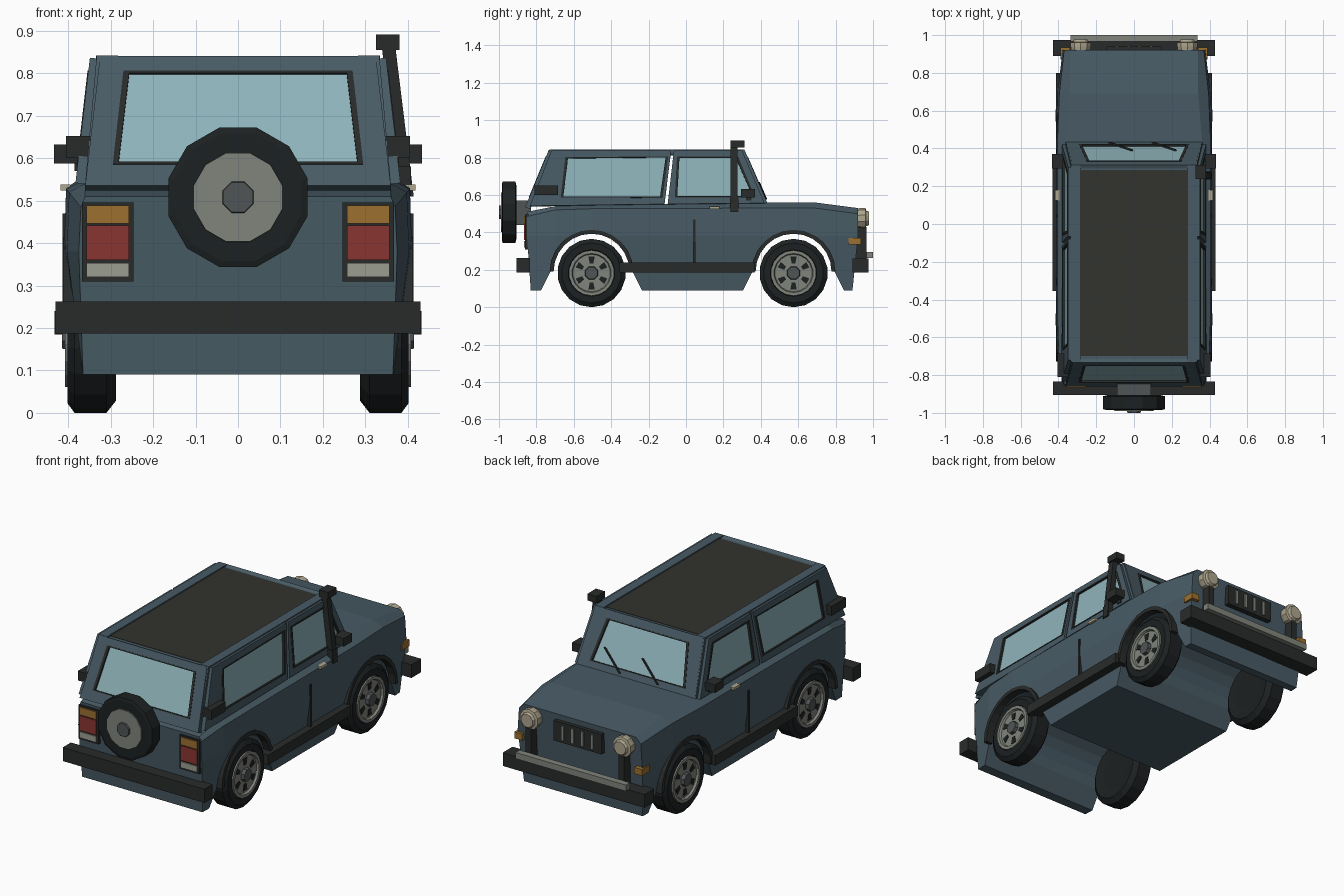
import bpy, bmesh
from math import sin, cos, pi
from mathutils import Vector

if "Cube" in bpy.data.objects:
    bpy.data.objects.remove(bpy.data.objects["Cube"])


def material(name, r, g, b):
    m = bpy.data.materials.new(name)
    m.diffuse_color = (r, g, b, 1)
    m.use_nodes = True
    m.node_tree.nodes["Principled BSDF"].inputs["Base Color"].default_value = m.diffuse_color
    return m


PAINT = material("paint", .065, .105, .13)
DARK = material("dark_trim", .022, .024, .024)
RUBBER = material("rubber", .012, .015, .016)
ROOF = material("roof_dark", .032, .033, .027)
GLASS = material("glass", .27, .45, .49)
METAL = material("metal", .22, .23, .2)
STEEL = material("steel", .08, .09, .09)
LAMP = material("lamp", .42, .38, .27)
RED = material("red_lens", .25, .035, .03)
AMBER = material("amber_lens", .33, .16, .03)
WHITE = material("white_lens", .33, .34, .28)


def mesh(name, verts, faces, mat, mirror=False, solid=0):
    me = bpy.data.meshes.new(name)
    me.from_pydata([tuple(v) for v in verts], [], faces)
    bm = bmesh.new()
    bm.from_mesh(me)
    bmesh.ops.recalc_face_normals(bm, faces=bm.faces)
    bm.to_mesh(me)
    bm.free()
    me.materials.append(mat)
    ob = bpy.data.objects.new(name, me)
    bpy.context.collection.objects.link(ob)
    if solid:
        s = ob.modifiers.new("thickness", "SOLIDIFY")
        s.thickness, s.offset = solid, 0
    if mirror:
        ob.modifiers.new("mirror", "MIRROR")
    return ob


def loft(name, rings, mat, mirror=False, closed=False):
    """Skin equal-length rings, with end caps unless closed into a loop."""
    n, k = len(rings[0]), len(rings)
    faces = [(i * n + j, i * n + (j + 1) % n, (i + 1) % k * n + (j + 1) % n, (i + 1) % k * n + j)
             for i in range(k if closed else k - 1) for j in range(n)]
    if not closed:
        faces += [tuple(range(n)), tuple(range((k - 1) * n, k * n))]
    return mesh(name, [v for r in rings for v in r], faces, mat, mirror)


def box(name, x0, x1, y0, y1, z0, z1, mat, mirror=False):
    return loft(name, [[(x, y0, z0), (x, y1, z0), (x, y1, z1), (x, y0, z1)] for x in (x0, x1)], mat, mirror)


def bar(name, p, q, w, d, mat, mirror=False):
    """Upright-ish bar from p to q, w wide in x and d deep in y."""
    return loft(name, [[(c[0] + sx * w / 2, c[1] + sy * d / 2, c[2])
                        for sx, sy in ((-1, -1), (1, -1), (1, 1), (-1, 1))] for c in (p, q)], mat, mirror)


def lathe(name, profile, centre, axis, n, mat, mirror=False):
    """Profile of (position on axis, radius) turned about x or y."""
    rings = []
    for a, r in profile:
        ring = []
        for i in range(n):
            t = 2 * pi * (i + .5) / n
            u, v = r * cos(t), r * sin(t)
            ring.append(Vector(centre) + Vector((a, u, v) if axis == "x" else (u, a, v)))
        rings.append(ring)
    return loft(name, rings, mat, mirror)


def frame(name, outer, inner, mat, t, mirror=False):
    n = len(outer)
    return mesh(name, outer + inner, [(i, (i + 1) % n, n + (i + 1) % n, n + i) for i in range(n)],
                mat, mirror, t)


def window(name, outer, hole, mirror=False):
    """Painted frame, dark rim and glass pane in one sloping plane."""
    hole = [Vector(p) for p in hole]
    c = sum(hole, Vector()) / 4
    pane = [p + (c - p).normalized() * .015 for p in hole]
    frame(name + "_frame", [Vector(p) for p in outer], hole, PAINT, .03, mirror)
    frame(name + "_rim", hole, pane, DARK, .034, mirror)
    mesh(name + "_glass", pane, [(0, 1, 2, 3)], GLASS, mirror, .012)


WHEELS = (("rear", -.505), ("front", .575))

# Lower body: y, bottom, middle, shoulder and top half widths, shoulder and top heights
stations = [(-.85, .365, .375, .37, .36, .485, .51), (-.70, .37, .403, .398, .36, .52, .54),
            (-.50, .372, .41, .405, .365, .527, .548), (.44, .372, .41, .405, .36, .53, .56),
            (.69, .37, .405, .395, .34, .53, .56), (.92, .36, .378, .37, .34, .50, .53)]
rings = []
for y, wb, wm, ws, wt, zs, zt in stations:
    yb = y + (.02 if y == -.85 else -.03 if y == .92 else 0)
    half = [(wb, yb, .09), (wm, y, .38), (ws, y, zs), (wt, y, zt)]
    rings.append(half + [(-x, yy, z) for x, yy, z in reversed(half)])
body = loft("body", rings, PAINT)

# Wheel tunnels cut right through the body
for side, c in WHEELS:
    arch = [(c + .22 * cos(pi * i / 12), .19 + .22 * sin(pi * i / 12)) for i in range(13)]
    arch += [(c - .295, .04), (c + .295, .04)]
    cutter = loft("arch_cutter", [[(x, y, z) for y, z in arch] for x in (-.6, .6)], PAINT)
    cutter.hide_render = True
    b = body.modifiers.new("arch", "BOOLEAN")
    b.operation, b.object, b.solver = "DIFFERENCE", cutter, "EXACT"
    bpy.context.view_layer.objects.active = body
    bpy.ops.object.modifier_apply(modifier="arch")
    bpy.data.objects.remove(cutter)

    # Arch flare
    rings = []
    for i in range(13):
        t = pi * i / 12
        rings.append([(x, c + r * cos(t), .19 + r * sin(t))
                      for x, r in ((.37, .203), (.412, .203), (.412, .224), (.37, .224))])
    loft(side + "_arch_flare", rings, DARK, True)

    # Wheel: tyre, rim, slots and hub
    o = (0, c, .183)
    lathe(side + "_tyre", [(.295, .10), (.288, .155), (.31, .183), (.385, .183), (.402, .16),
                           (.402, .125), (.39, .12)], o, "x", 18, RUBBER, True)
    lathe(side + "_rim", [(.38, .122), (.408, .122), (.408, .105), (.396, .10)], o, "x", 18, METAL, True)
    lathe(side + "_hub", [(.39, .038), (.415, .034)], o, "x", 8, STEEL, True)
    for i in range(6):
        t = pi * (i + .5) / 3
        u, v = Vector((0, cos(t), sin(t))), Vector((0, -sin(t), cos(t)))
        m = Vector(o) + u * .07
        pts = [m - u * .018 - v * .01, m + u * .018 - v * .017, m + u * .018 + v * .017, m - u * .018 + v * .01]
        loft(side + "_rim_slot", [[p + Vector((x, 0, 0)) for p in pts] for x in (.385, .399)], RUBBER, True)


# Cabin planes
def F(x, z): return (x, .42 - (z - .555) * .43, z)
def R(x, z): return (x, -.84 + (z - .545) * .414, z)
def S(y, z): return (.368 - (z - .54) * .115, y, z)


window("windscreen", [F(-.36, .555), F(.36, .555), F(.325, .835), F(-.325, .835)],
       [F(-.29, .585), F(.29, .585), F(.25, .795), F(-.25, .795)])
window("rear_window", [R(-.36, .53), R(.36, .53), R(.325, .835), R(-.325, .835)],
       [R(-.295, .58), R(.295, .58), R(.27, .80), R(-.27, .80)])
window("rear_side_window", [S(-.835, .54), S(-.115, .55), S(-.08, .835), S(-.72, .835)],
       [S(-.67, .585), S(-.125, .583), S(-.095, .805), S(-.645, .80)], True)
window("door_window", [S(-.098, .55), S(.42, .555), S(.30, .835), S(-.065, .835)],
       [S(-.06, .585), S(.37, .585), S(.278, .805), S(-.048, .805)], True)

# Corner posts, roof rails and roof
bar("rear_post", (.335, -.835, .54), (.308, -.715, .842), .05, .03, PAINT, True)
bar("front_post", (.338, .42, .555), (.308, .297, .842), .05, .03, PAINT, True)
box("roof_rail", .285, .335, -.725, .305, .815, .842, PAINT, True)
box("roof", -.29, .29, -.70, .285, .81, .835, ROOF)
box("roof_header", -.29, .29, -.725, -.69, .805, .833, PAINT)
box("roof_front_header", -.29, .29, .28, .305, .805, .833, PAINT)

# Wipers
for x in (-.13, .1):
    a, b = Vector(F(x, .575)), Vector(F(x + .12, .67))
    bar("wiper", a + Vector((0, .02, 0)), b + Vector((0, .02, 0)), .01, .008, DARK)

# Bumpers and sills
box("rear_bumper", -.43, .43, -.905, -.835, .187, .262, DARK)
box("front_bumper", -.43, .43, .89, .975, .187, .26, DARK)
box("front_nudge_bar", -.335, .335, .965, 1.0, .262, .296, METAL)
box("sill", .36, .432, -.355, .365, .185, .24, DARK, True)

# Front face: grille, headlights and indicators
box("grille", -.145, .145, .90, .94, .39, .50, DARK)
for x in (-.09, -.03, .03, .09):
    box("grille_slat", x - .008, x + .008, .93, .946, .405, .485, METAL)
lathe("headlight", [(.90, .05), (.94, .056), (.96, .056), (.963, .042), (.978, .036)],
      (.282, 0, .475), "y", 10, LAMP, True)
box("headlight_stalk", .265, .299, .91, .965, .25, .43, DARK, True)
box("indicator", .34, .388, .87, .935, .335, .37, AMBER, True)

# Tail lights
box("tail_light_housing", .246, .367, -.86, -.82, .31, .496, DARK, True)
for name, z0, z1, m in (("amber", .446, .488, AMBER), ("red", .36, .441, RED), ("white", .32, .353, WHITE)):
    box("tail_light_" + name, .257, .357, -.866, -.84, z0, z1, m, True)

# Spare wheel
o = (0, 0, .508)
box("spare_mount", -.09, .09, -.92, -.83, .44, .57, STEEL)
lathe("spare_tyre", [(-.905, .14), (-.912, .17), (-.98, .17), (-.984, .155)], o, "y", 12, RUBBER)
lathe("spare_rim", [(-.97, .11), (-.99, .108)], o, "y", 12, METAL)
lathe("spare_hub", [(-.98, .042), (-1.0, .038)], o, "y", 8, STEEL)

# Doors, mirrors and vents
box("door_seam", .395, .414, .038, .05, .24, .47, DARK, True)
box("door_handle", .395, .418, .125, .18, .524, .538, LAMP, True)
box("mirror", .375, .434, .295, .37, .587, .632, DARK, True)
box("mirror_arm", .34, .385, .32, .35, .57, .60, DARK, True)
box("side_vent", .345, .405, -.81, -.685, .60, .652, DARK, True)

# Snorkel on the right side
bar("snorkel_pipe", (.398, .257, .51), (.355, .257, .86), .032, .036, DARK)
box("snorkel_foot", .36, .408, .235, .28, .51, .58, DARK)
box("snorkel_head", .325, .38, .238, .312, .855, .892, DARK)
